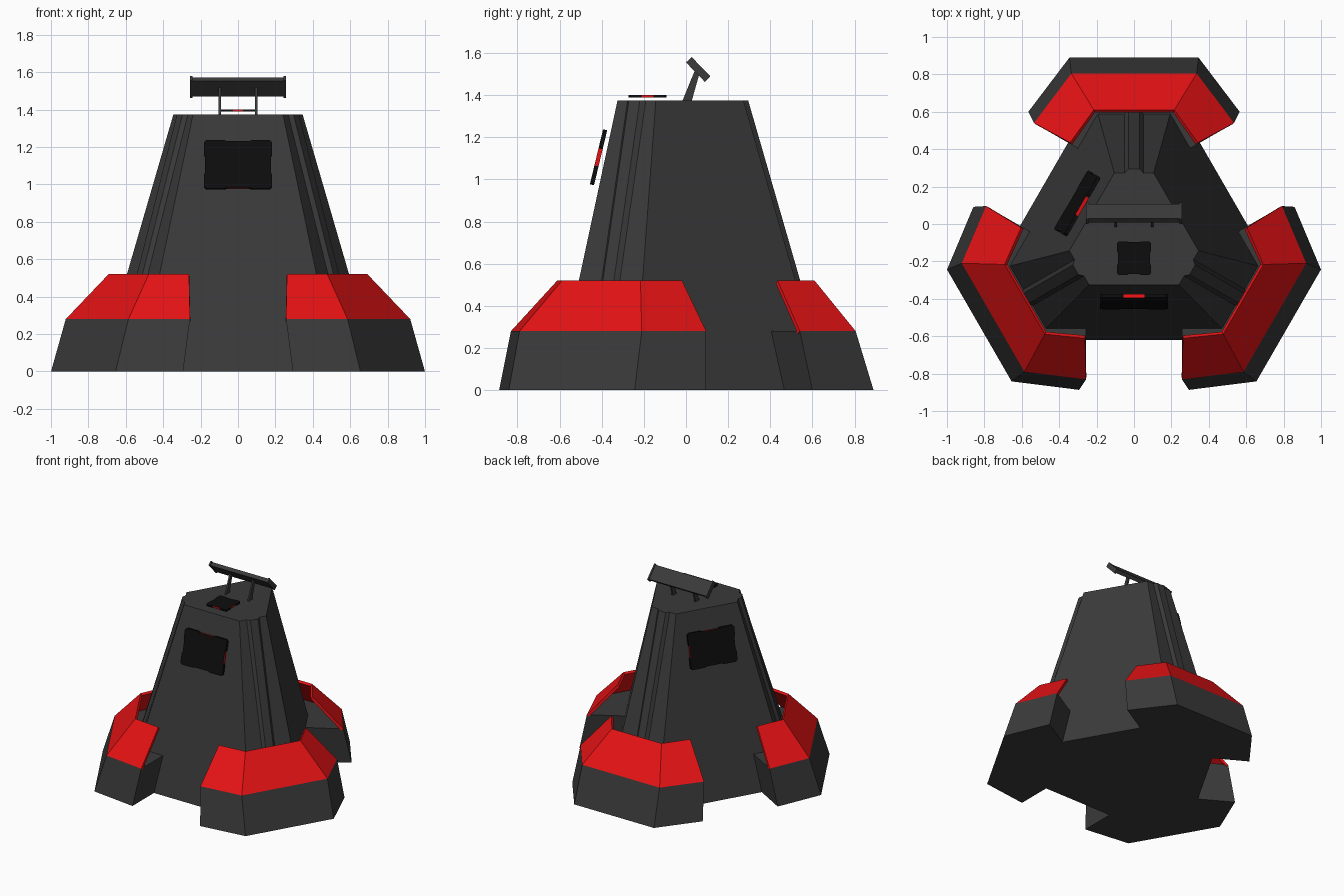
import bpy, bmesh
from math import radians
from mathutils import Matrix, Vector

cube = bpy.data.objects.get("Cube")
if cube:
    bpy.data.objects.remove(cube, do_unlink=True)


def material(name, color):
    mat = bpy.data.materials.new(name)
    mat.use_nodes = True
    mat.diffuse_color = color
    mat.node_tree.nodes["Principled BSDF"].inputs["Base Color"].default_value = color
    return mat


GREY = material("dark grey", (0.042, 0.042, 0.042, 1))
RED = material("red", (0.78, 0.006, 0.007, 1))
BLACK = material("black", (0.004, 0.004, 0.004, 1))

CENTRE = Matrix.Translation((0, -0.065, 0))  # axis of the three-fold symmetry


def turn(degrees):
    return Matrix.Rotation(radians(degrees), 4, "Z")


def finish(name, bm, mats, matrix=Matrix()):
    bm.transform(matrix)
    mesh = bpy.data.meshes.new(name)
    bm.to_mesh(mesh)
    bm.free()
    for mat in mats:
        mesh.materials.append(mat)
    obj = bpy.data.objects.new(name, mesh)
    bpy.context.collection.objects.link(obj)
    return obj


def loft(rings):
    """Closed solid through rings with equal point counts."""
    bm = bmesh.new()
    loops = [[bm.verts.new(p) for p in ring] for ring in rings]
    n = len(loops[0])
    for a, b in zip(loops, loops[1:]):
        for i in range(n):
            j = (i + 1) % n
            bm.faces.new((a[i], a[j], b[j], b[i]))
    bm.faces.new(loops[0])
    bm.faces.new(loops[-1])
    bmesh.ops.recalc_face_normals(bm, faces=bm.faces)
    return bm


# Tapered tower: three wide sides, three blunt corners with a raised rib
TOP = 1.375


def tower_ring(z, half, dist):
    rib = [(0.05, 0), (0.03, 0.022)]
    right = [(x, dist + h) for x, h in reversed(rib)] + [(half, dist)]
    corner = [(-x, y) for x, y in reversed(right)] + right
    return [turn(-120 * k) @ Vector((x, y, z)) for k in range(3) for x, y in corner]


finish("tower", loft([tower_ring(0, 0.2165, 0.735), tower_ring(TOP, 0.105, 0.338)]),
       [GREY], CENTRE)


# Three wrap-around feet, each a grey block below a thin sloping red guard
def mirrored(points, z):
    left = [Vector((-x, y, z)) for x, y in points]
    return left + [Vector((x, y, z)) for x, y in reversed(points)]


LOW = [(0.565, 0.665), (0.345, 0.955)]
MID = [(0.535, 0.605), (0.335, 0.87)]
HIGH = [(0.342, 0.5), (0.215, 0.675)]


def with_inner_end(points):
    x, y = points[0]
    return [(x - 0.26, y - 0.15)] + points


for name, angle in (("back", 0), ("left", -120), ("right", 120)):
    place = CENTRE @ turn(angle)
    block = loft([mirrored(with_inner_end(LOW), 0), mirrored(with_inner_end(MID), 0.28)])
    finish(name + "_foot_block", block, [GREY], place)

    bm = bmesh.new()
    low = [bm.verts.new(p) for p in mirrored(MID, 0.28)]
    high = [bm.verts.new(p) for p in mirrored(HIGH, 0.52)]
    for i in range(3):
        bm.faces.new((high[i], high[i + 1], low[i + 1], low[i]))
    guard = finish(name + "_foot_guard", bm, [RED], place)
    solid = guard.modifiers.new("thickness", "SOLIDIFY")
    solid.thickness = 0.02
    solid.offset = -1


# Notched black panels, red inside the notch on each edge
def panel(name, a, b, thick, matrix):
    e, c = 0.05 * b, 0.1 * b
    quarter = [(a - e, 0.31 * b), (a, 0.42 * b), (a, b - c),
               (a - c, b), (0.42 * a, b), (0.31 * a, b - e)]
    half = quarter + [(-x, y) for x, y in reversed(quarter)]
    outline = half + [(-x, -y) for x, y in half]
    bm = loft([[Vector((x, y, z)) for x, y in outline] for z in (-thick / 2, thick / 2)])
    for f in bm.faces:
        mid = f.calc_center_median()
        if abs(f.normal.z) < 0.5 and min(abs(mid.x), abs(mid.y)) < 0.005:
            f.material_index = 1
    finish(name, bm, [BLACK, RED], matrix)


on_side = Matrix.Translation((0, -0.35, 1.105)) @ Matrix.Rotation(radians(76.5), 4, "X")
panel("front_panel", 0.182, 0.134, 0.02, CENTRE @ on_side)
panel("back_side_panel", 0.182, 0.134, 0.02, CENTRE @ turn(-120) @ on_side)
panel("roof_panel", 0.09, 0.09, 0.012, Matrix.Translation((0, -0.183, 1.395)))


# Tilted bar with end caps, carried by two slim posts
def box(name, size, matrix):
    bm = bmesh.new()
    bmesh.ops.create_cube(bm, size=1)
    bmesh.ops.scale(bm, vec=size, verts=bm.verts)
    finish(name, bm, [GREY], matrix)


tilt = Matrix.Translation((0, 0.058, 1.522)) @ Matrix.Rotation(radians(-46), 4, "X")
box("antenna_bar", (0.49, 0.115, 0.028), tilt)
for name, side in (("left", 1), ("right", -1)):
    box(name + "_antenna_cap", (0.012, 0.128, 0.037),
        tilt @ Matrix.Translation((side * 0.25, 0, 0)))
    profile = [(-0.02, TOP - 0.01), (0.025, TOP - 0.01), (0.066, 1.51), (0.043, 1.52)]
    post = loft([[Vector((side * 0.098 + dx, y, z)) for y, z in profile]
                 for dx in (-0.006, 0.006)])
    finish(name + "_antenna_post", post, [GREY])
